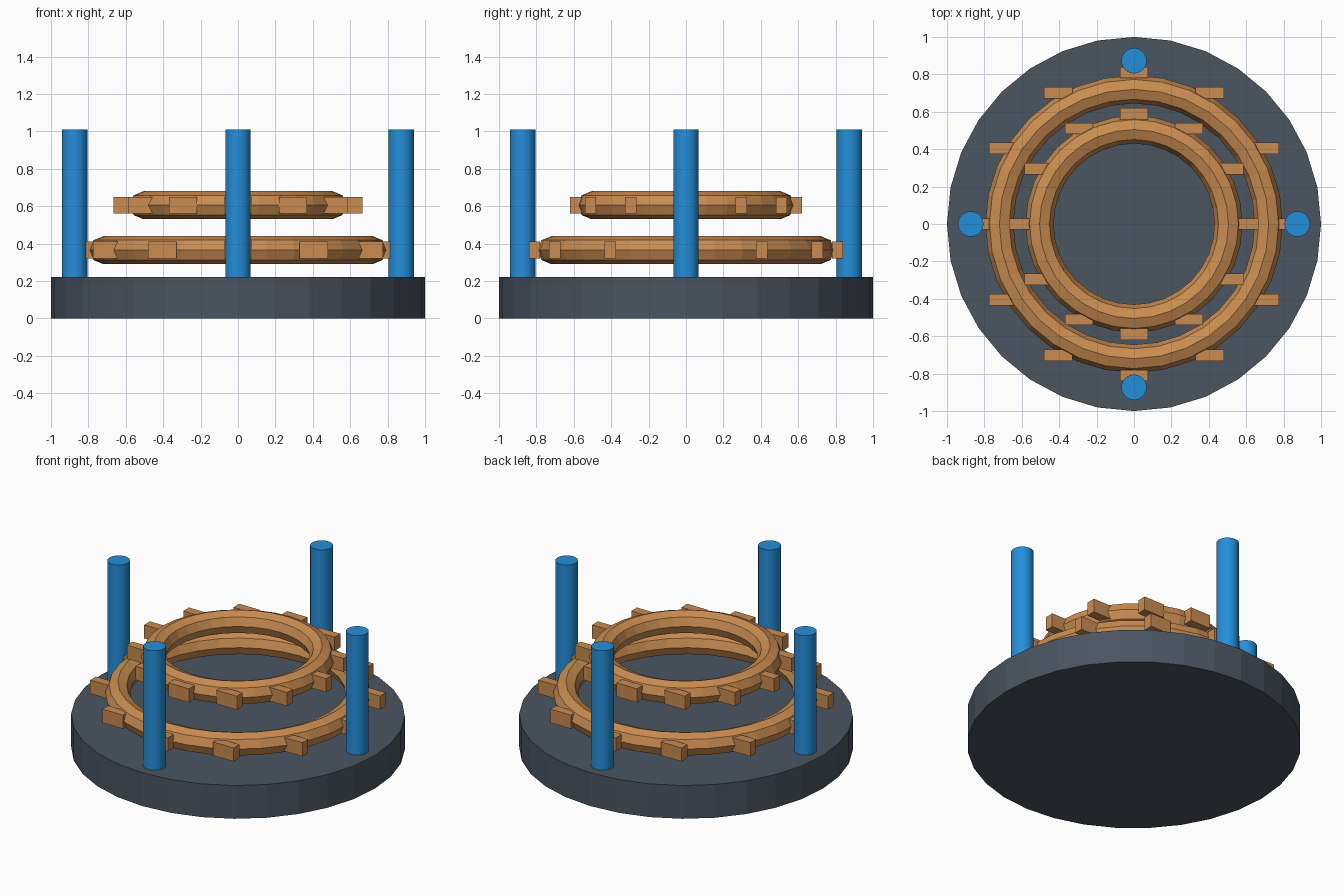
import bpy
import math

if "Cube" in bpy.data.objects:
    bpy.data.objects.remove(bpy.data.objects["Cube"])


def material(name, color):
    m = bpy.data.materials.new(name)
    m.diffuse_color = (*color, 1)
    m.use_nodes = True
    m.node_tree.nodes["Principled BSDF"].inputs["Base Color"].default_value = m.diffuse_color
    return m


slate = material("slate_grey", (0.069, 0.089, 0.117))
blue = material("bright_blue", (0.018, 0.275, 0.70))
bronze = material("bronze", (0.59, 0.265, 0.082))


def finish(name, mat):
    ob = bpy.context.object
    ob.name = name
    ob.data.materials.append(mat)
    return ob


def cylinder(name, radius, z0, z1, x, y, sides, mat):
    bpy.ops.mesh.primitive_cylinder_add(
        vertices=sides, radius=radius, depth=z1 - z0, location=(x, y, (z0 + z1) / 2))
    return finish(name, mat)


def toothed_ring(name, major, tooth_radius, z):
    # Octagonal-section ring
    bpy.ops.mesh.primitive_torus_add(
        major_radius=major, minor_radius=0.075,
        major_segments=32, minor_segments=8, location=(0, 0, z))
    finish(name, bronze)
    # Twelve blocks around the rim, all kept square to the axes
    for i in range(12):
        a = math.radians(30 * i)
        bpy.ops.mesh.primitive_cube_add(
            size=1, location=(tooth_radius * math.cos(a), tooth_radius * math.sin(a), z))
        tooth = finish(f"{name}_tooth_{i + 1}", bronze)
        tooth.scale = (0.15, 0.06, 0.09)


# Round base
cylinder("base", 1.0, 0, 0.22, 0, 0, 32, slate)

# Four upright posts
for i in range(4):
    a = i * math.pi / 2
    post = cylinder(f"post_{i + 1}", 0.068, 0.215, 1.01,
                    0.873 * math.cos(a), 0.873 * math.sin(a), 24, blue)
    bpy.ops.object.shade_smooth_by_angle(angle=math.radians(30))

# Two floating rings
toothed_ring("lower_ring", 0.72, 0.81, 0.365)
toothed_ring("upper_ring", 0.505, 0.59, 0.605)
